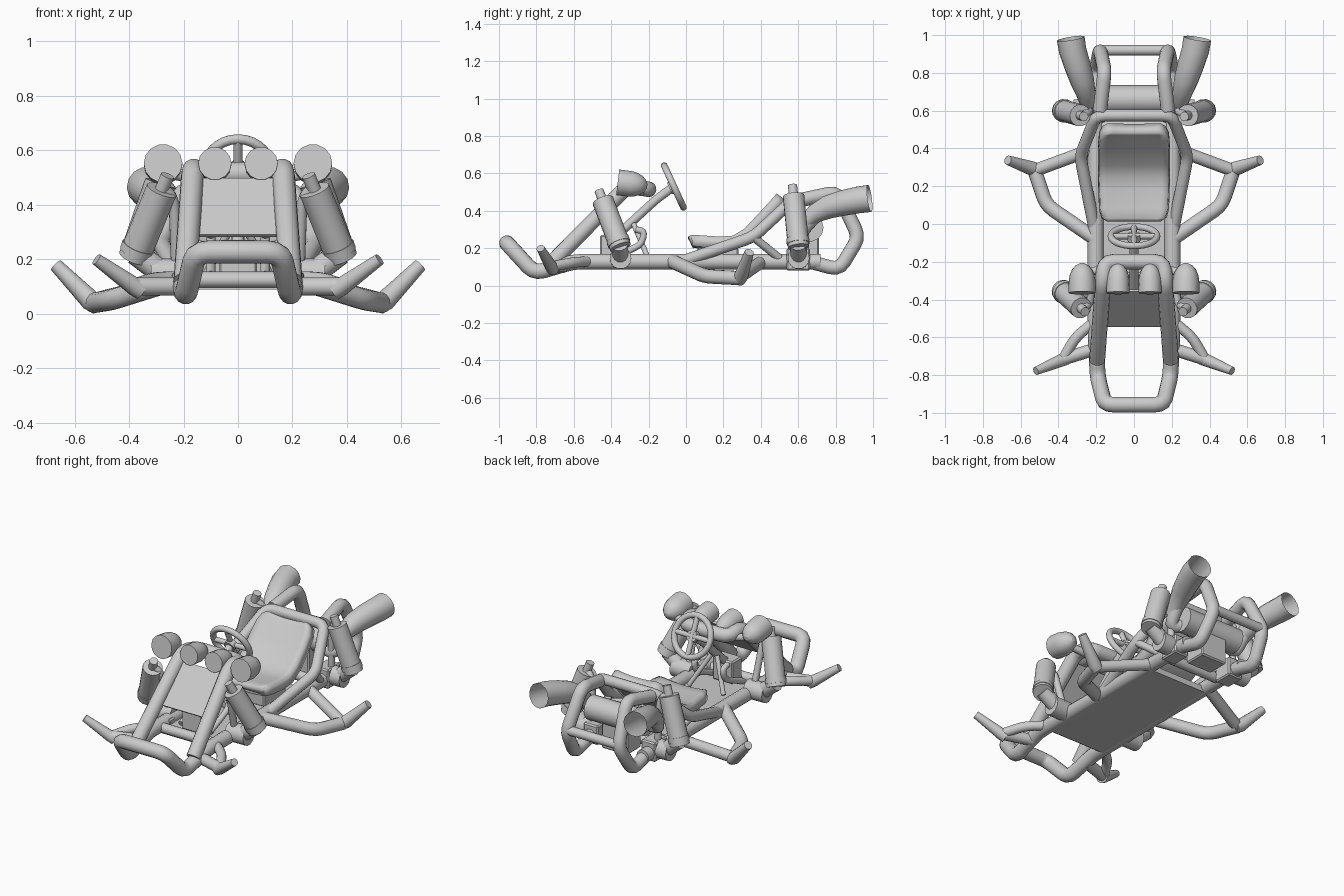
import bpy, bmesh, math
from mathutils import Vector

cube = bpy.data.objects.get("Cube")
if cube:
    bpy.data.objects.remove(cube)

grey = bpy.data.materials.new("plain_grey")
grey.use_nodes = True
grey.diffuse_color = (0.6, 0.6, 0.6, 1)
grey.node_tree.nodes["Principled BSDF"].inputs["Base Color"].default_value = (0.6, 0.6, 0.6, 1)


def add(name, mesh, smooth=True):
    mesh.materials.clear()
    mesh.materials.append(grey)
    ob = bpy.data.objects.new(name, mesh)
    bpy.context.collection.objects.link(ob)
    if smooth:
        bpy.ops.object.select_all(action="DESELECT")
        ob.select_set(True)
        bpy.context.view_layer.objects.active = ob
        bpy.ops.object.shade_smooth_by_angle(angle=math.radians(40))
    return ob


def flip(p):
    return (-p[0], p[1], p[2])


def rounded(points, d):
    """Replace each inner corner by a short arc."""
    pts = [Vector(p) for p in points]
    out = [pts[0]]
    for a, b, c in zip(pts, pts[1:], pts[2:]):
        s = b + (a - b).normalized() * min(d, (a - b).length * 0.45)
        e = b + (c - b).normalized() * min(d, (c - b).length * 0.45)
        out += [s.lerp(b, t).lerp(b.lerp(e, t), t) for t in (0, 0.33, 0.67, 1)]
    return out + [pts[-1]]


def tube(name, points, r, corner=0.05, radii=None, cyclic=False, caps=True):
    path = rounded(points, corner) if not radii else [Vector(p) for p in points]
    cu = bpy.data.curves.new(name, "CURVE")
    cu.dimensions = "3D"
    cu.bevel_depth = r
    cu.bevel_resolution = 5
    cu.use_fill_caps = caps
    sp = cu.splines.new("POLY")
    sp.points.add(len(path) - 1)
    sp.use_cyclic_u = cyclic
    for i, p in enumerate(path):
        sp.points[i].co = (*p, 1)
        sp.points[i].radius = radii[i] / r if radii else 1
    tmp = bpy.data.objects.new(name, cu)
    mesh = bpy.data.meshes.new_from_object(tmp)
    bpy.data.objects.remove(tmp)
    return add(name, mesh)


def pair(name, points, r, **kw):
    tube("left_" + name, points, r, **kw)
    tube("right_" + name, [flip(p) for p in points], r, **kw)


def hoop(name, half, r, **kw):
    """Tube through the half path and back along its mirror image."""
    tube(name, half + [flip(p) for p in reversed(half)], r, **kw)


def box(name, centre, size, tilt=0, bevel=0.008):
    bm = bmesh.new()
    bmesh.ops.create_cube(bm, size=1)
    bmesh.ops.scale(bm, vec=size, verts=bm.verts)
    if bevel:
        bmesh.ops.bevel(bm, geom=bm.edges[:], offset=bevel, segments=1, affect="EDGES")
    mesh = bpy.data.meshes.new(name)
    bm.to_mesh(mesh)
    bm.free()
    ob = add(name, mesh, False)
    ob.location = centre
    ob.rotation_euler.x = tilt
    return ob


# Chassis: rails running into the front bumper, hood frame, rear cage, seat hoop
hoop("rails_and_front_bumper", [(0.203, 0.72, 0.128), (0.203, -0.6, 0.128), (0.192, -0.81, 0.066),
                                (0.155, -0.957, 0.227)], 0.042)
hoop("hood_frame", [(0.195, -0.72, 0.12), (0.165, -0.31, 0.535), (0.155, -0.2, 0.515)], 0.042)
pair("rear_cage", [(0.2, 0.66, 0.128), (0.2, 0.82, 0.085), (0.18, 0.925, 0.26),
                   (0.155, 0.81, 0.5), (0.18, 0.6, 0.455)], 0.038)
hoop("seat_hoop", [(0.21, -0.02, 0.13), (0.285, 0.36, 0.26), (0.2, 0.575, 0.46)], 0.032)
pair("hoop_brace", [(0.285, 0.36, 0.26), (0.21, 0.52, 0.13)], 0.022)
tube("rear_crossbar", [(-0.18, 0.92, 0.27), (0.18, 0.92, 0.27)], 0.028)
for y in (-0.5, 0.52):
    tube("chassis_crossbar", [(-0.2, y, 0.125), (0.2, y, 0.125)], 0.03)
box("floor_plate", (0, -0.05, 0.107), (0.43, 0.9, 0.036), bevel=0)

# Side and front guard bars with tapered tips
pair("side_guard", [(0.21, -0.075, 0.13), (0.465, 0.1, 0.05), (0.528, 0.29, 0.04)], 0.038)
pair("side_guard_tip", [(0.515, 0.284, 0.035), (0.543, 0.295, 0.05), (0.668, 0.338, 0.178)], 0.038,
     radii=[0.038, 0.038, 0.025])
pair("side_guard_strut", [(0.52, 0.285, 0.045), (0.21, 0.4, 0.125)], 0.034)
pair("front_guard", [(0.2, -0.66, 0.1), (0.375, -0.715, 0.1)], 0.034)
pair("front_guard_tip", [(0.355, -0.71, 0.085), (0.38, -0.72, 0.1), (0.52, -0.778, 0.2)], 0.034,
     radii=[0.034, 0.034, 0.022])
pair("front_guard_strut", [(0.37, -0.705, 0.105), (0.31, -0.6, 0.125), (0.2, -0.51, 0.13)], 0.028)

# Shock absorbers with rods, collars, struts and hubs
for name, low, high in (("front", Vector((0.382, -0.35, 0.205)), Vector((0.28, -0.445, 0.455))),
                        ("rear", Vector((0.38, 0.602, 0.205)), Vector((0.285, 0.575, 0.48)))):
    axis = (high - low).normalized()
    pair(name + "_shock_body", [low, high], 0.058)
    pair(name + "_shock_collar", [low + axis * 0.02, low + axis * 0.05], 0.062)
    pair(name + "_shock_rod", [high, high + axis * 0.06], 0.025)
    pair(name + "_shock_strut", [high + axis * 0.01, (0.235, high.y + 0.02, high.z - 0.03),
                                 (0.225, low.y, 0.15)], 0.02)
    pair(name + "_hub", [(0.19, low.y, 0.145), (0.32, low.y, 0.147)], 0.058)
    pair(name + "_hub_link", [(0.28, low.y, 0.15), low + axis * 0.02], 0.045)
for s in (-1, 1):
    box("front_hub_block", (s * 0.2, -0.42, 0.13), (0.08, 0.06, 0.05))
    box("rear_hub_block", (s * 0.2, 0.6, 0.14), (0.1, 0.125, 0.12))

# Headlamps: bullet shapes with flat faces
for x, r in ((0.085, 0.061), (0.275, 0.071)):
    bowl = [(0, 1), (0.07, 0.99), (0.1, 0.9), (0.125, 0.74), (0.145, 0.5), (0.158, 0.15)]
    pair("headlamp", [(x, -0.365 + dy, 0.552 - dy * 0.12) for dy, k in bowl], r,
         radii=[k * r for dy, k in bowl])
pair("headlamp_arm", [(0.16, -0.24, 0.5), (0.275, -0.26, 0.52)], 0.022)
pair("inner_headlamp_arm", [(0.085, -0.2, 0.51), (0.085, -0.26, 0.53)], 0.022)

# Hood panel and pedal box
box("hood_panel", (0, -0.445, 0.39), (0.29, 0.28, 0.015), math.atan2(0.21, 0.19), 0)
box("pedal_box", (0, -0.41, 0.2), (0.14, 0.1, 0.14))
pair("pedal", [(0.1, -0.42, 0.14), (0.1, -0.3, 0.19), (0.1, -0.24, 0.22), (0.1, -0.22, 0.29),
               (0.1, -0.27, 0.3)], 0.018, corner=0.03)
pair("dash_stay", [(0.12, -0.2, 0.14), (0.02, -0.28, 0.33)], 0.014)

# Steering wheel and column
hub = Vector((0, -0.065, 0.53))
across, up = Vector((1, 0, 0)), Vector((0, -0.42, 0.91)).normalized()
normal = Vector((0, -up.z, up.y))


def on_wheel(a, r):
    return hub + (across * math.cos(a) + up * math.sin(a)) * r


tube("steering_rim", [on_wheel(i * math.tau / 28, 0.122) for i in range(28)], 0.018,
     radii=[0.018] * 28, cyclic=True)
for i in range(4):
    tube("steering_spoke", [hub, on_wheel(i * math.pi / 2, 0.12)], 0.016)
tube("steering_hub", [hub - normal * 0.012, hub + normal * 0.025], 0.035)
tube("steering_column", [hub, (0, -0.16, 0.46), (0, -0.4, 0.24)], 0.024, corner=0.02)

# Padded seat: thick shell, slightly dished; rows give y, z, half width
rows = [(0.012, 0.25, 0.14), (0.03, 0.26, 0.165), (0.08, 0.257, 0.178), (0.18, 0.25, 0.182),
        (0.25, 0.255, 0.184), (0.31, 0.29, 0.185), (0.39, 0.375, 0.185), (0.44, 0.43, 0.18),
        (0.47, 0.463, 0.165), (0.485, 0.48, 0.135)]
bm = bmesh.new()
grid = [[bm.verts.new((w * u / 5, y, z + 0.012 * abs(u / 5) ** 2)) for u in range(-5, 6)]
        for y, z, w in rows]
for a, b in zip(grid, grid[1:]):
    for i in range(10):
        bm.faces.new((a[i], a[i + 1], b[i + 1], b[i]))
mesh = bpy.data.meshes.new("seat")
bm.to_mesh(mesh)
bm.free()
seat = add("seat", mesh)
shell = seat.modifiers.new("shell", "SOLIDIFY")
shell.thickness = 0.06
shell.offset = -1
box("seat_base", (0, 0.17, 0.16), (0.28, 0.22, 0.08))

# Engine and open exhaust pipes
tube("engine_drum", [(-0.195, 0.66, 0.31), (0.195, 0.66, 0.31)], 0.075)
box("engine_block", (0, 0.64, 0.19), (0.18, 0.14, 0.18))
pair("exhaust_header", [(0.12, 0.65, 0.3), (0.24, 0.6, 0.27), (0.25, 0.68, 0.36)], 0.037)
bend = [(0.245, 0.63, 0.33), (0.255, 0.69, 0.385), (0.275, 0.76, 0.42), (0.3, 0.84, 0.442),
        (0.325, 0.92, 0.458), (0.335, 0.982, 0.466)]
pair("exhaust_horn", bend, 0.05, radii=[0.038, 0.052, 0.064, 0.07, 0.073, 0.074], caps=False)
